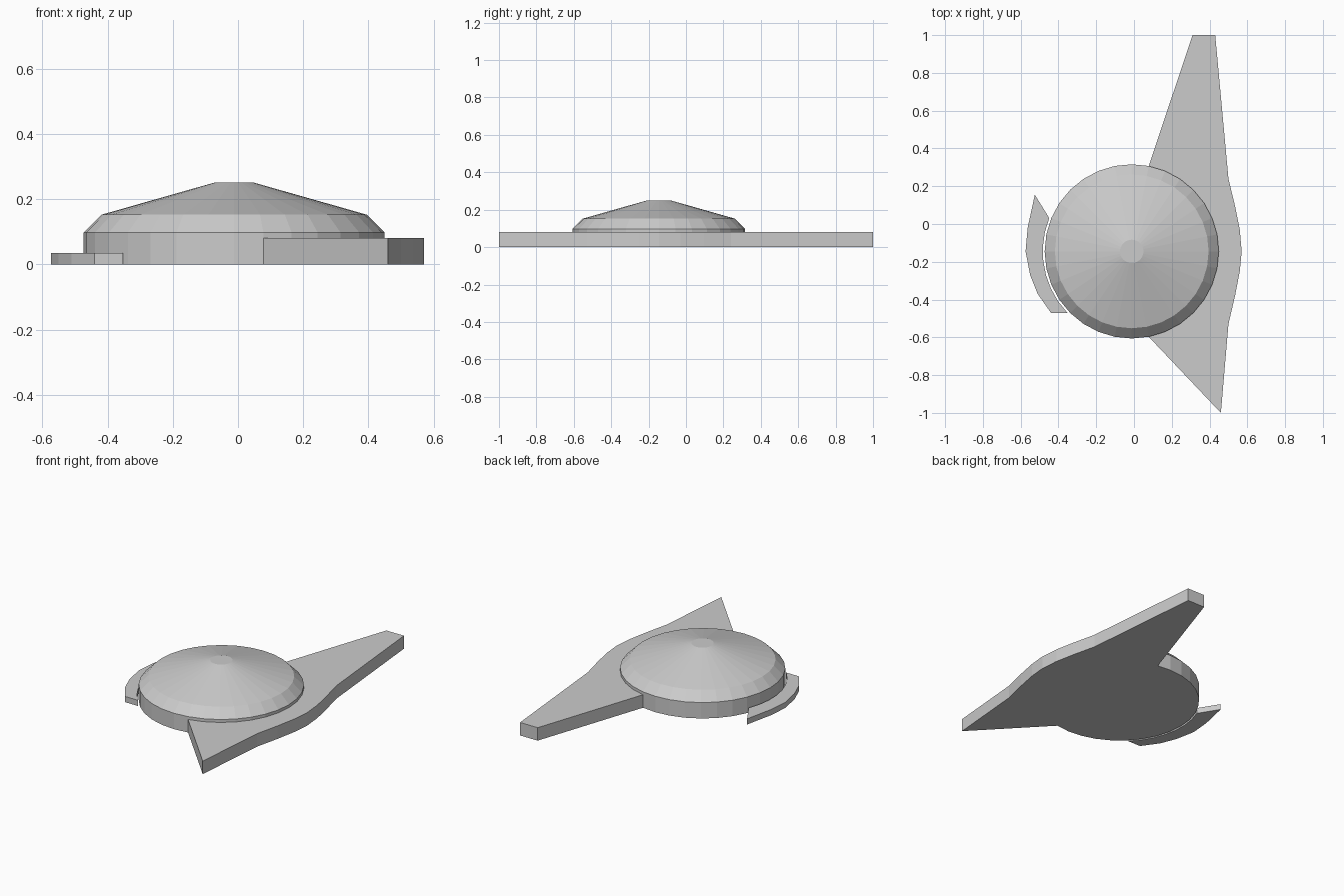
import bpy, bmesh
from math import sin, cos, radians

if "Cube" in bpy.data.objects:
    bpy.data.objects.remove(bpy.data.objects["Cube"])

CX, CY, SIDES = -0.012, -0.145, 32
STEP = 360 / SIDES


def arc(radius, start, end, count):
    """Points on a circle around the dome axis, angles in degrees."""
    angles = [radians(start + (end - start) * i / count) for i in range(count + 1)]
    return [(CX + radius * cos(a), CY + radius * sin(a)) for a in angles]


def finish(name, bm):
    bmesh.ops.recalc_face_normals(bm, faces=bm.faces)
    mesh = bpy.data.meshes.new(name)
    bm.to_mesh(mesh)
    bm.free()
    bpy.context.collection.objects.link(bpy.data.objects.new(name, mesh))


def plate(name, outline, height):
    """Extrude a flat outline upwards from the ground."""
    bm = bmesh.new()
    face = bm.faces.new([bm.verts.new((x, y, 0)) for x, y in outline])
    top = bmesh.ops.extrude_face_region(bm, geom=[face], use_keep_orig=True)["geom"]
    bmesh.ops.translate(bm, vec=(0, 0, height),
                        verts=[v for v in top if isinstance(v, bmesh.types.BMVert)])
    finish(name, bm)


# Round body: lathed wall, bevel and shallow cone with a flat cap
bm = bmesh.new()
profile = [(0.461, 0), (0.461, 0.098), (0.407, 0.152), (0.062, 0.25)]
rings = [[bm.verts.new((x, y, z)) for x, y in arc(r, 0, 360 - STEP, SIDES - 1)]
         for r, z in profile]
for low, high in zip(rings, rings[1:]):
    for i in range(SIDES):
        j = (i + 1) % SIDES
        bm.faces.new((low[i], low[j], high[j], high[i]))
bm.faces.new(rings[0])
bm.faces.new(rings[-1])
finish("domed_body", bm)

# Long wing plate hugging the right of the body
wing = [(0.31, 1), (0.43, 1), (0.50, 0.24), (0.535, 0.095), (0.56, -0.03),
        (0.57, -0.145), (0.56, -0.25), (0.535, -0.38), (0.50, -0.53), (0.46, -1)]
plate("wing", wing + arc(0.461, -7 * STEP, 7 * STEP, 14), 0.08)

# Thin crescent separated from the left of the body by a small gap
crescent = [(-0.44, -0.47), (-0.51, -0.37), (-0.55, -0.27), (-0.574, -0.145),
            (-0.563, -0.02), (-0.525, 0.155)]
plate("crescent", crescent + arc(0.471, 158, 223.7, 7), 0.035)
